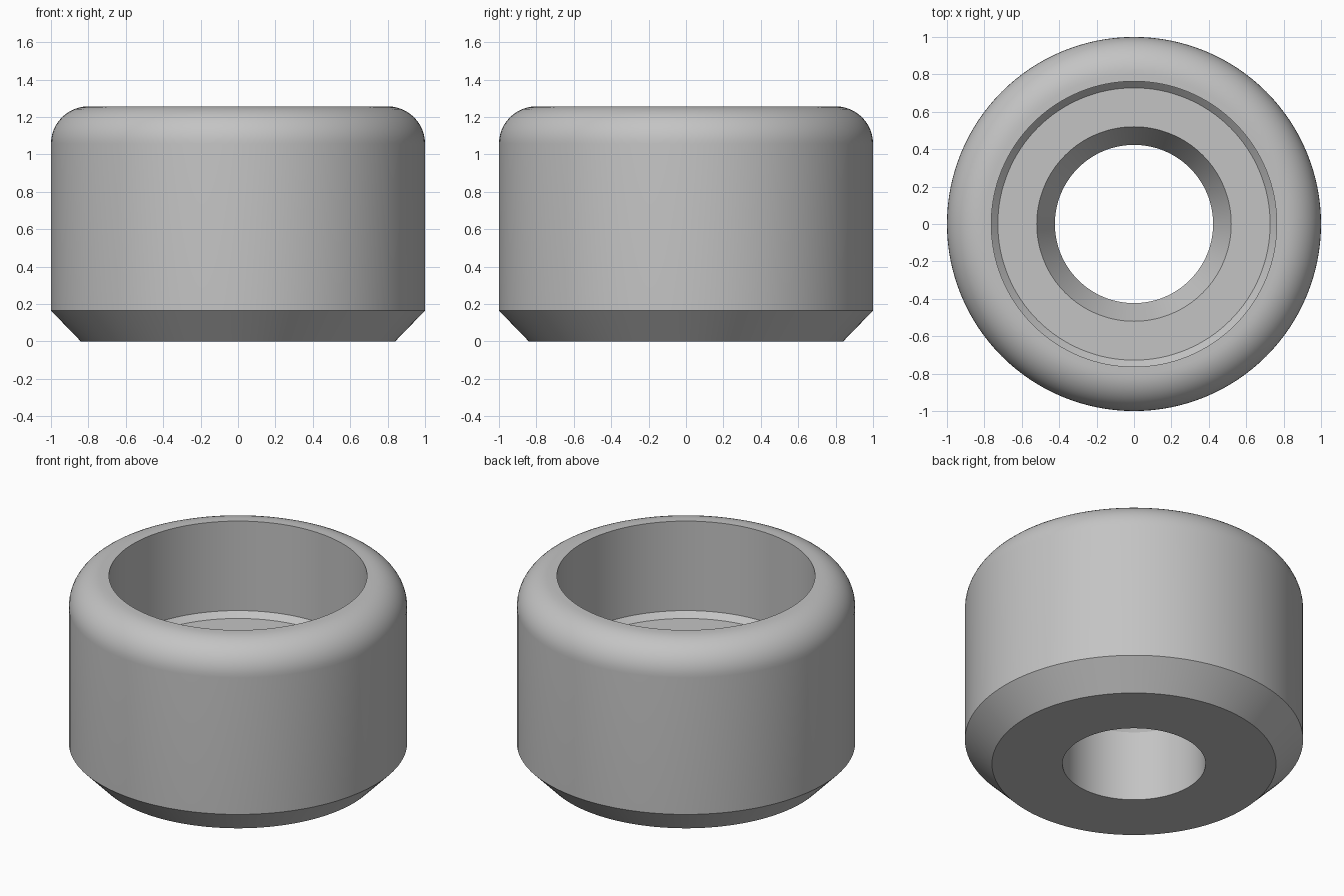
import bpy
import bmesh
from math import cos, sin, pi, radians

default = bpy.data.objects.get("Cube")
if default:
    bpy.data.objects.remove(default, do_unlink=True)

SEGMENTS = 128
HEIGHT = 1.257
FILLET = 0.2

# Single grey material
grey = bpy.data.materials.new("plain_grey")
colour = (0.55, 0.55, 0.55, 1)
grey.use_nodes = True
grey.diffuse_color = colour
grey.node_tree.nodes["Principled BSDF"].inputs["Base Color"].default_value = colour

# Half section (radius, height): underside, chamfer and outer wall
profile = [(0.423, 0), (0.84, 0), (1, 0.165)]
# Rounded top rim
steps = 12
for i in range(steps + 1):
    a = pi / 2 * i / steps
    profile.append((1 - FILLET + FILLET * cos(a), HEIGHT - FILLET + FILLET * sin(a)))
# Recess with bevelled floor corner, then the countersunk through hole
profile += [(0.763, HEIGHT), (0.763, 0.673), (0.728, 0.638), (0.52, 0.638), (0.423, 0.46)]

# Revolve the closed section about z
bm = bmesh.new()
rings = []
for s in range(SEGMENTS):
    a = 2 * pi * s / SEGMENTS
    rings.append([bm.verts.new((r * cos(a), r * sin(a), z)) for r, z in profile])
for s, ring in enumerate(rings):
    following = rings[(s + 1) % SEGMENTS]
    for i in range(len(profile)):
        j = (i + 1) % len(profile)
        bm.faces.new((ring[i], following[i], following[j], ring[j]))
bmesh.ops.recalc_face_normals(bm, faces=bm.faces)

mesh = bpy.data.meshes.new("recessed_foot")
bm.to_mesh(mesh)
bm.free()
mesh.materials.append(grey)
foot = bpy.data.objects.new("recessed_foot", mesh)
bpy.context.collection.objects.link(foot)

# Smooth walls with crisp chamfer edges
bpy.ops.object.select_all(action="DESELECT")
foot.select_set(True)
bpy.context.view_layer.objects.active = foot
bpy.ops.object.shade_smooth_by_angle(angle=radians(25))
